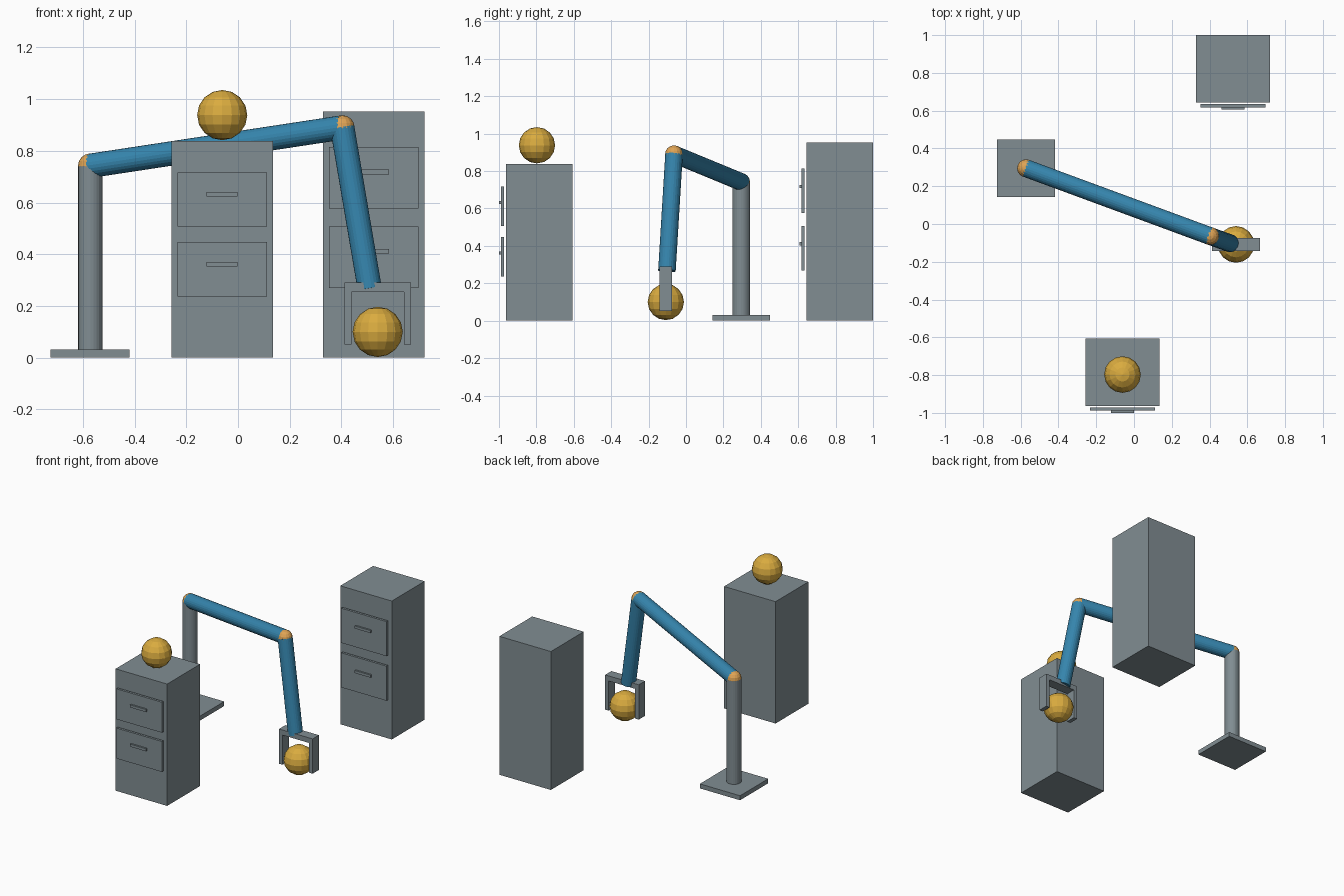
import bpy
from mathutils import Vector

if "Cube" in bpy.data.objects:
    bpy.data.objects.remove(bpy.data.objects["Cube"])


def material(name, rgb):
    m = bpy.data.materials.new(name)
    m.diffuse_color = (*rgb, 1)
    m.use_nodes = True
    m.node_tree.nodes["Principled BSDF"].inputs["Base Color"].default_value = m.diffuse_color
    return m


GREY = material("steel grey", (0.22, 0.268, 0.29))
BLUE = material("arm blue", (0.036, 0.235, 0.42))
GOLD = material("ball gold", (0.70, 0.41, 0.05))
ORANGE = material("joint orange", (0.74, 0.37, 0.09))


def finish(name, mat):
    ob = bpy.context.object
    ob.name = name
    ob.data.materials.append(mat)
    return ob


def box(name, xs, ys, zs, mat=GREY):
    """Box from (min, max) pairs on each axis."""
    spans = (xs, ys, zs)
    bpy.ops.mesh.primitive_cube_add(size=1, location=[(a + b) / 2 for a, b in spans])
    bpy.context.object.scale = [b - a for a, b in spans]
    return finish(name, mat)


def rod(name, start, end, radius, mat):
    """Cylinder between two points."""
    start, end = Vector(start), Vector(end)
    d = end - start
    bpy.ops.mesh.primitive_cylinder_add(vertices=24, radius=radius, depth=d.length,
                                        location=(start + end) / 2)
    bpy.context.object.rotation_euler = d.to_track_quat('Z', 'Y').to_euler()
    return finish(name, mat)


def sphere(name, centre, radius, mat):
    bpy.ops.mesh.primitive_uv_sphere_add(segments=16, ring_count=8, radius=radius,
                                         location=centre)
    return finish(name, mat)


def cabinet(name, x, front, height):
    """Cabinet with two drawer fronts and handles floating just ahead of it."""
    box(name + "_body", (x - 0.196, x + 0.196), (front, front + 0.357), (0, height))
    for level, mid in (("lower", 0.408), ("upper", 0.73)):
        z, half = mid * height, 0.125 * height
        box(f"{name}_{level}_drawer", (x - 0.173, x + 0.173),
            (front - 0.025, front - 0.009), (z - half, z + half))
        hz = z + 0.024 * height
        box(f"{name}_{level}_handle", (x - 0.06, x + 0.06),
            (front - 0.037, front - 0.025), (hz - 0.009, hz + 0.009))


# Cabinets
cabinet("front_cabinet", -0.061, -0.963, 0.838)
cabinet("rear_cabinet", 0.524, 0.643, 0.952)

# Arm: base, post, two links and joints
R = 0.047
shoulder = (-0.571, 0.295, 0.742)
elbow = (0.403, -0.064, 0.89)
wrist = (0.509, -0.102, 0.267)
box("base_plate", (-0.725, -0.419), (0.142, 0.448), (0, 0.031))
rod("post", (shoulder[0], shoulder[1], 0.031), shoulder, R, GREY)
rod("upper_arm", shoulder, elbow, R, BLUE)
rod("forearm", elbow, wrist, R, BLUE)
sphere("shoulder_joint", shoulder, R + 0.0006, ORANGE)
sphere("elbow_joint", elbow, R + 0.0006, ORANGE)

# Gripper: bar and two fingers
gx, gy = 0.54, (-0.143, -0.075)
box("gripper_bar", (gx - 0.128, gx + 0.128), gy, (0.255, 0.29))
for side, s in (("left", -1), ("right", 1)):
    box(f"{side}_finger", sorted((gx + s * 0.101, gx + s * 0.128)), gy, (0.051, 0.255))

# Balls
sphere("held_ball", (gx, -0.108, 0.1), 0.097, GOLD)
sphere("cabinet_ball", (-0.061, -0.797, 0.938), 0.097, GOLD)
